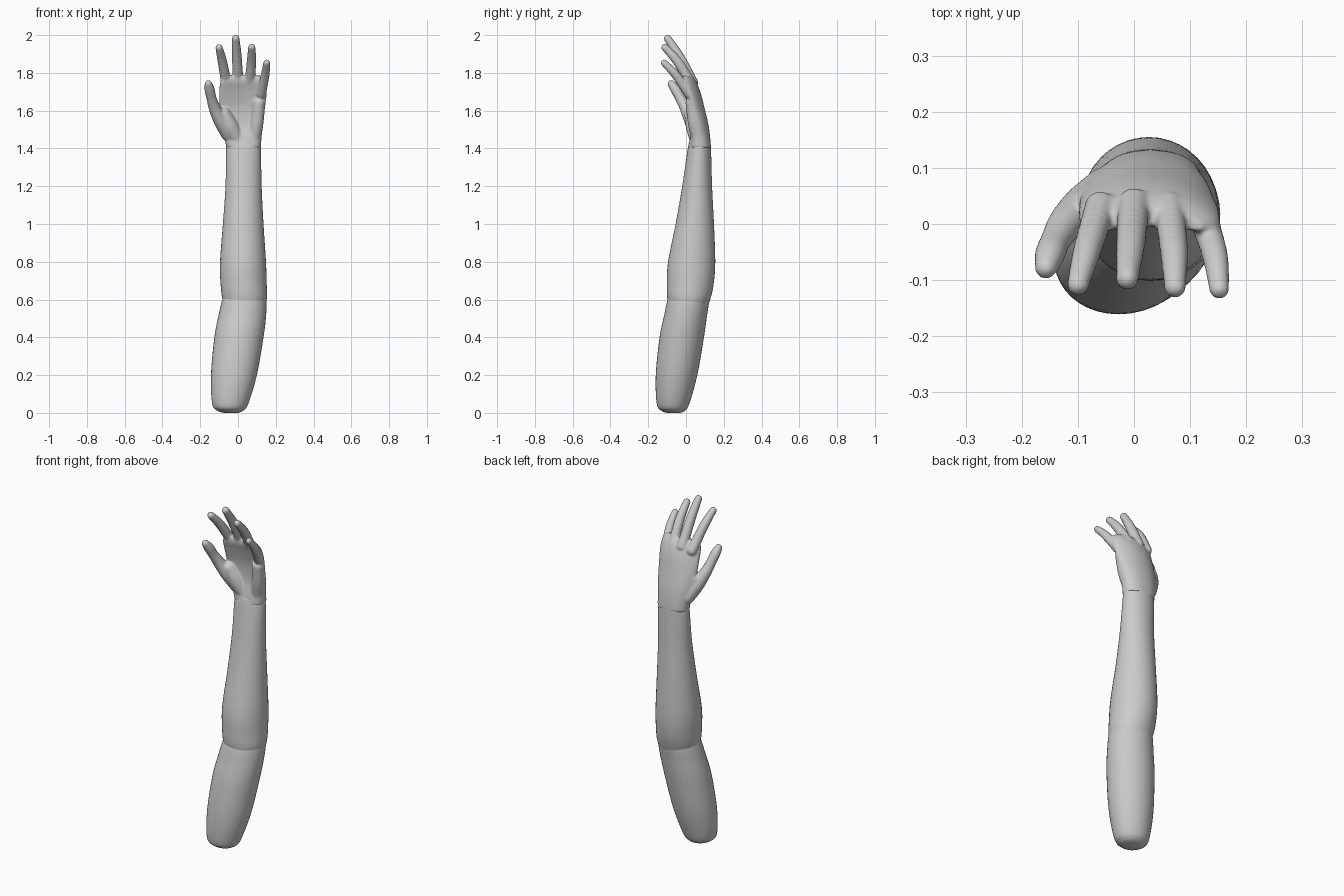
import bpy, bmesh, math
from mathutils import Vector


def spline(pts, steps):
    """Catmull-Rom samples through tuples of any length."""
    out = []
    for i in range(len(pts) - 1):
        p0, p1 = pts[max(i - 1, 0)], pts[i]
        p2, p3 = pts[i + 1], pts[min(i + 2, len(pts) - 1)]
        for s in range(steps):
            t = s / steps
            out.append(tuple(
                0.5 * (2 * b + (c - a) * t + (2 * a - 5 * b + 4 * c - d) * t * t
                       + (3 * b - a - 3 * c + d) * t ** 3)
                for a, b, c, d in zip(p0, p1, p2, p3)))
    out.append(tuple(pts[-1]))
    return out


def loft(bm, rings, steps=5, n=40, power=1.0):
    """Closed skin over rings of (z, x0, x1, y0, y1, arch)."""
    prev, first = None, None
    for z, x0, x1, y0, y1, arch in spline(rings, steps):
        ring = []
        for k in range(n):
            a = 2 * math.pi * k / n
            c, s = math.cos(a), math.sin(a)
            u = math.copysign(abs(c) ** power, c)
            v = math.copysign(abs(s) ** power, s)
            ring.append(bm.verts.new(((x0 + x1) / 2 + u * (x1 - x0) / 2,
                                      (y0 + y1) / 2 + v * (y1 - y0) / 2 - arch * u * u, z)))
        if prev:
            for k in range(n):
                j = (k + 1) % n
                bm.faces.new((prev[k], prev[j], ring[j], ring[k]))
        else:
            first = ring
        prev = ring
    bm.faces.new(first[::-1])
    bm.faces.new(prev)


def digit(bm, pts):
    """Chain of spheres (x, y, z, r), fused later by the remesh."""
    for x, y, z, r in spline(pts, 9):
        made = bmesh.ops.create_icosphere(bm, subdivisions=3, radius=r)
        bmesh.ops.translate(bm, verts=made["verts"], vec=Vector((x, y, z)))


def finish(bm, name):
    mesh = bpy.data.meshes.new(name)
    for f in bm.faces:
        f.smooth = True
    bm.to_mesh(mesh)
    bm.free()
    ob = bpy.data.objects.new(name, mesh)
    bpy.context.collection.objects.link(ob)
    return ob


# Upper arm, rounded off at the bottom and tucked in at the elbow
bm = bmesh.new()
loft(bm, [(0.0, -0.075, 0.0, -0.10, -0.03, 0), (0.012, -0.11, 0.028, -0.132, -0.005, 0),
          (0.05, -0.137, 0.055, -0.155, 0.018, 0), (0.2, -0.143, 0.10, -0.16, 0.06, 0),
          (0.4, -0.125, 0.135, -0.14, 0.095, 0), (0.52, -0.102, 0.149, -0.115, 0.112, 0),
          (0.6, -0.083, 0.15, -0.097, 0.123, 0), (0.66, -0.06, 0.135, -0.07, 0.115, 0),
          (0.69, -0.01, 0.09, -0.02, 0.07, 0)])
finish(bm, "upper_arm")

# Forearm
bm = bmesh.new()
loft(bm, [(0.5, -0.02, 0.09, -0.04, 0.06, 0), (0.53, -0.06, 0.13, -0.075, 0.10, 0),
          (0.6, -0.082, 0.152, -0.098, 0.128, 0), (0.68, -0.092, 0.152, -0.101, 0.146, 0),
          (0.8, -0.095, 0.148, -0.095, 0.155, 0), (1.0, -0.08, 0.135, -0.055, 0.148, 0),
          (1.2, -0.066, 0.125, -0.02, 0.138, 0), (1.42, -0.062, 0.12, 0.013, 0.131, 0),
          (1.44, -0.05, 0.108, 0.03, 0.12, 0)])
finish(bm, "forearm")

# Palm
bm = bmesh.new()
loft(bm, [(1.405, -0.062, 0.121, 0.013, 0.132, 0), (1.46, -0.072, 0.125, 0.022, 0.128, 0.008),
          (1.53, -0.087, 0.134, 0.036, 0.118, 0.018), (1.62, -0.097, 0.144, 0.033, 0.097, 0.026),
          (1.70, -0.099, 0.153, 0.014, 0.076, 0.03), (1.755, -0.094, 0.15, -0.004, 0.053, 0.028),
          (1.785, -0.075, 0.125, -0.003, 0.03, 0.02)], power=0.85)
# Heel pads of the palm: thumb side, then little-finger side
digit(bm, [(-0.01, 0.055, 1.46, 0.04), (-0.045, 0.045, 1.52, 0.047), (-0.075, 0.03, 1.58, 0.038)])
digit(bm, [(0.085, 0.06, 1.46, 0.035), (0.1, 0.045, 1.54, 0.036), (0.11, 0.03, 1.64, 0.033)])
# Thumb
digit(bm, [(-0.05, 0.06, 1.48, 0.042), (-0.09, 0.03, 1.545, 0.039), (-0.122, 0.0, 1.61, 0.032),
           (-0.14, -0.03, 1.665, 0.027), (-0.15, -0.055, 1.71, 0.027), (-0.157, -0.078, 1.742, 0.02)])
# Four fingers: base, middle joint, tip
for base, mid, tip, r in [
        ((-0.06, 0.03, 1.74), (-0.083, -0.045, 1.86), (-0.1, -0.108, 1.933), 0.027),
        ((0.0, 0.035, 1.75), (-0.006, -0.035, 1.885), (-0.012, -0.097, 1.982), 0.028),
        ((0.062, 0.03, 1.74), (0.071, -0.045, 1.86), (0.073, -0.112, 1.935), 0.027),
        ((0.122, 0.015, 1.69), (0.144, -0.055, 1.79), (0.152, -0.116, 1.853), 0.025)]:
    digit(bm, [(*base, r * 1.05), (*mid, r * 0.95), (*tip, r * 0.73)])
hand = finish(bm, "hand")

# Fuse palm and fingers into one smooth skin
rem = hand.modifiers.new("fuse", "REMESH")
rem.mode = "VOXEL"
rem.voxel_size = 0.005
rem.use_smooth_shade = True
smooth = hand.modifiers.new("soften", "SMOOTH")
smooth.factor = 0.5
smooth.iterations = 8
